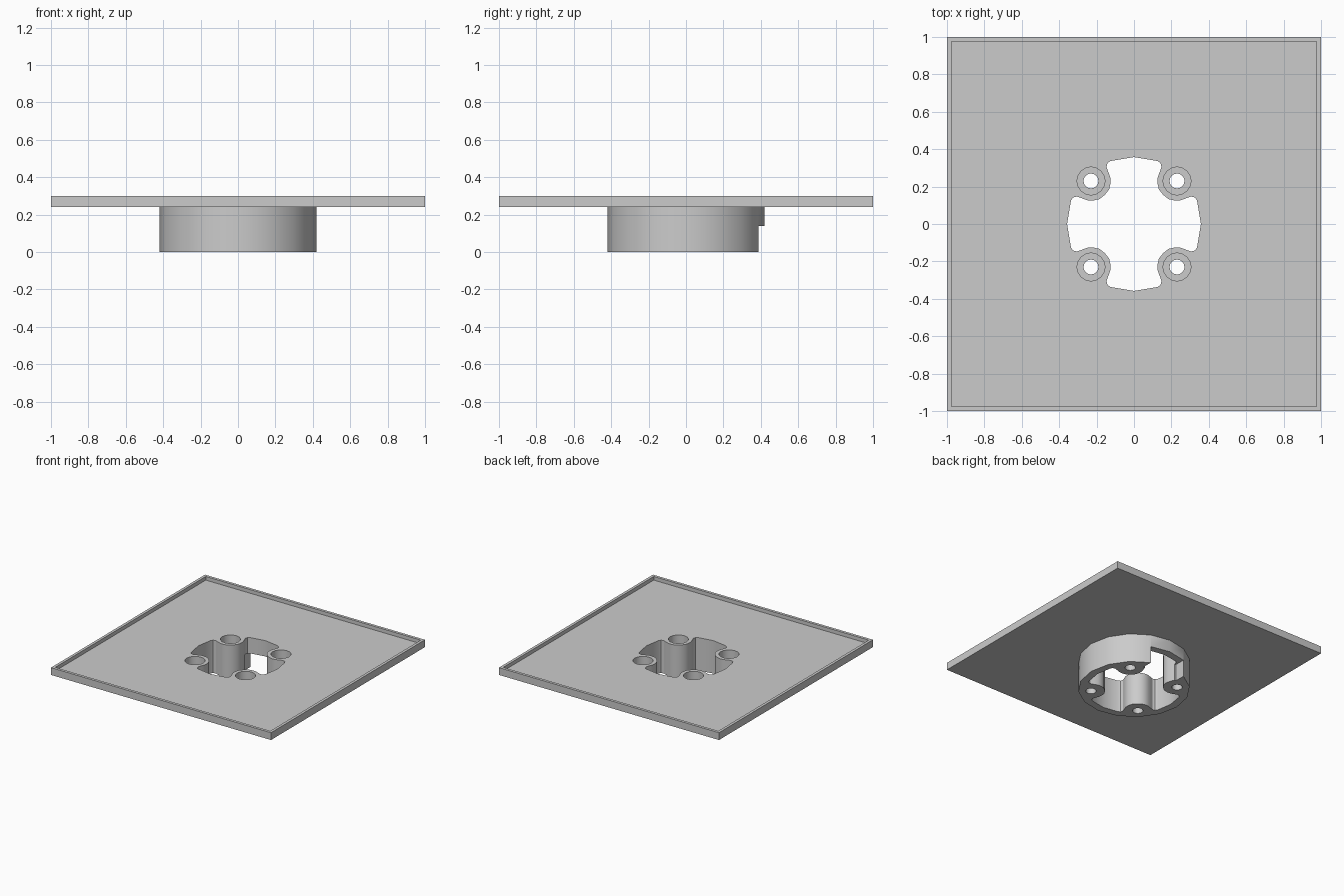
import bpy
import bmesh
from math import cos, sin, tau

cube = bpy.data.objects.get("Cube")
if cube:
    bpy.data.objects.remove(cube, do_unlink=True)

# Single plain grey
grey = bpy.data.materials.new("plain grey")
grey.use_nodes = True
colour = (0.6, 0.6, 0.6, 1)
grey.diffuse_color = colour
grey.node_tree.nodes["Principled BSDF"].inputs["Base Color"].default_value = colour


def prism(name, outline, z0, z1):
    """Extrude a counter-clockwise outline from z0 to z1."""
    bm = bmesh.new()
    face = bm.faces.new([bm.verts.new((x, y, z0)) for x, y in outline])
    top = bmesh.ops.extrude_face_region(bm, geom=[face])["geom"]
    verts = [v for v in top if isinstance(v, bmesh.types.BMVert)]
    bmesh.ops.translate(bm, verts=verts, vec=(0, 0, z1 - z0))
    bmesh.ops.recalc_face_normals(bm, faces=bm.faces)
    mesh = bpy.data.meshes.new(name)
    bm.to_mesh(mesh)
    bm.free()
    mesh.materials.append(grey)
    obj = bpy.data.objects.new(name, mesh)
    bpy.context.collection.objects.link(obj)
    return obj


def box(x0, x1, y0, y1):
    return [(x0, y0), (x1, y0), (x1, y1), (x0, y1)]


def circle(radius, cx=0, cy=0, sides=16):
    return [(cx + radius * cos(tau * i / sides), cy + radius * sin(tau * i / sides))
            for i in range(sides)]


def combine(target, tool, operation):
    """Apply a boolean and discard its tool."""
    tool.hide_render = True
    mod = target.modifiers.new("shape", "BOOLEAN")
    mod.operation, mod.solver, mod.object = operation, "EXACT", tool
    bpy.context.view_layer.objects.active = target
    bpy.ops.object.modifier_apply(modifier=mod.name)
    bpy.data.objects.remove(tool, do_unlink=True)


# Square plate with the round socket below it
plate = prism("mounting_plate", box(-1, 1, -1, 1), 0.24, 0.30)
combine(plate, prism("socket_ring", circle(0.42), 0, 0.25), "UNION")

# Shallow tray leaving a thin raised rim
combine(plate, prism("tray_cutter", box(-0.977, 0.977, -0.977, 0.977), 0.27, 0.4),
        "DIFFERENCE")

# Four-lobed opening: one eighth mirrored on the diagonal, then turned
eighth = [(0.125, 0.337), (0.142, 0.326), (0.147, 0.305), (0.138, 0.28),
          (0.127, 0.25), (0.125, 0.22), (0.133, 0.185)]
quarter = [(0.358, 0)] + [(y, x) for x, y in eighth] + [(0.156, 0.156)] + eighth[::-1]
opening = []
for turn in range(4):
    opening += quarter
    quarter = [(-y, x) for x, y in quarter]
combine(plate, prism("opening_cutter", opening, -0.1, 0.4), "DIFFERENCE")

# Counterbored screw holes
for sx in (-1, 1):
    for sy in (-1, 1):
        x, y = 0.23 * sx, 0.23 * sy
        combine(plate, prism("head_cutter", circle(0.075, x, y), 0.06, 0.4), "DIFFERENCE")
        combine(plate, prism("screw_cutter", circle(0.04, x, y), -0.1, 0.2), "DIFFERENCE")

# Notch through the back of the socket wall
combine(plate, prism("notch_cutter", box(-0.16, 0.16, 0.3, 0.5), -0.1, 0.14), "DIFFERENCE")

bpy.ops.object.select_all(action="DESELECT")
plate.select_set(True)
bpy.context.view_layer.objects.active = plate
bpy.ops.object.shade_smooth_by_angle()
